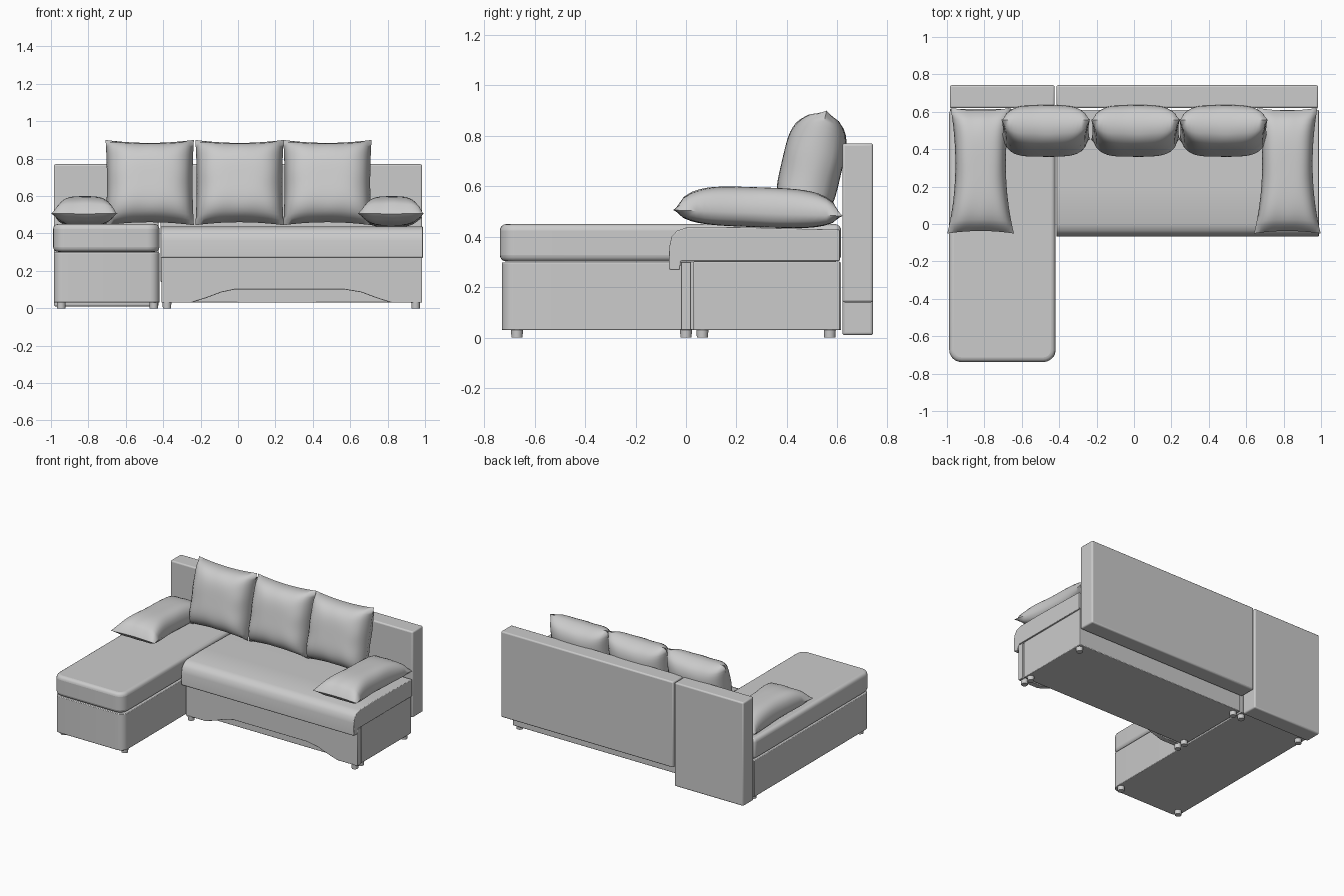
import bpy, bmesh, math
from mathutils import Matrix

cube = bpy.data.objects.get("Cube")
if cube:
    bpy.data.objects.remove(cube, do_unlink=True)

# Single upholstery colour
GREY = (0.6, 0.6, 0.6, 1.0)
fabric = bpy.data.materials.new("grey fabric")
fabric.use_nodes = True
fabric.diffuse_color = GREY
fabric.node_tree.nodes["Principled BSDF"].inputs["Base Color"].default_value = GREY


def finish(name, bm, bevel=0.0, segments=3, angle=35):
    """Turn a bmesh into a shaded object, optionally with rounded edges."""
    bmesh.ops.recalc_face_normals(bm, faces=bm.faces[:])
    mesh = bpy.data.meshes.new(name)
    bm.to_mesh(mesh)
    bm.free()
    mesh.materials.append(fabric)
    ob = bpy.data.objects.new(name, mesh)
    bpy.context.collection.objects.link(ob)
    bpy.ops.object.select_all(action='DESELECT')
    ob.select_set(True)
    bpy.context.view_layer.objects.active = ob
    bpy.ops.object.shade_smooth_by_angle(angle=math.radians(angle))
    if bevel:
        mod = ob.modifiers.new("rounded edges", 'BEVEL')
        mod.width, mod.segments = bevel, segments
        mod.limit_method, mod.angle_limit = 'ANGLE', math.radians(40)
    return ob


def prism(name, points, axis, lo, hi, **kw):
    """Extrude a 2D outline along axis 0=x, 1=y or 2=z from lo to hi."""
    bm = bmesh.new()

    def place(p, d):
        co = list(p)
        co.insert(axis, d)
        return bm.verts.new(co)
    face = bm.faces.new([place(p, lo) for p in points])
    ext = bmesh.ops.extrude_face_region(bm, geom=[face])
    shift = [0, 0, 0]
    shift[axis] = hi - lo
    bmesh.ops.translate(bm, vec=shift,
                        verts=[v for v in ext["geom"] if isinstance(v, bmesh.types.BMVert)])
    return finish(name, bm, **kw)


def box(name, x, y, z, **kw):
    return prism(name, [(x[0], y[0]), (x[1], y[0]), (x[1], y[1]), (x[0], y[1])], 2, *z, **kw)


def rounded_front(x0, x1, y0, y1, r, n=6):
    """Plan outline with its two front corners rounded."""
    pts = [(x1, y1), (x0, y1)]
    for cx, start in ((x0 + r, 180), (x1 - r, 270)):
        for i in range(n + 1):
            a = math.radians(start + 90 * i / n)
            pts.append((cx + r * math.cos(a), y0 + r + r * math.sin(a)))
    return pts


def pillow(name, centre, half, front, back, pinch, taper=0.0, rot=(0, 0), n=22):
    """Two bulging sheets joined at a seam, with waisted sides and pointed corners."""
    bm = bmesh.new()
    bmesh.ops.create_grid(bm, x_segments=n, y_segments=n, size=1)
    top = bm.faces[:]
    dup = bmesh.ops.duplicate(bm, geom=bm.verts[:] + bm.edges[:] + top)
    under = {g for g in dup["geom"] if isinstance(g, bmesh.types.BMVert)}
    for v in bm.verts:
        u, w = v.co.x, v.co.y
        puff = max(0.0, (1 - u ** 4) * (1 - w ** 4)) ** 0.55
        crease = 1 + 0.05 * (math.sin(9 * u + 1) * w ** 4 + math.sin(8 * w) * u ** 4)
        v.co.x = u * half[0] * (1 - pinch[0] * (1 - w * w)) * (1 - taper * (1 + w) / 2)
        v.co.y = w * half[1] * (1 - pinch[1] * (1 - u * u))
        v.co.z = puff * crease * (-back if v in under else front)
    bmesh.ops.reverse_faces(bm, faces=[f for f in bm.faces if f.verts[0] in under])
    bmesh.ops.remove_doubles(bm, verts=bm.verts[:], dist=0.0004)
    m = (Matrix.Translation(centre) @ Matrix.Rotation(math.radians(rot[1]), 4, 'Z')
         @ Matrix.Rotation(math.radians(rot[0]), 4, 'X'))
    bmesh.ops.transform(bm, matrix=m, verts=bm.verts[:])
    return finish(name, bm, angle=50)


# Backrest: a tall section behind the chaise, a raised one behind the seat
box("chaise_backrest", (-0.985, -0.425), (0.62, 0.742), (0.01, 0.77), bevel=0.01)
box("seat_backrest", (-0.415, 0.985), (0.62, 0.742), (0.14, 0.77), bevel=0.01)

# Chaise: base and soft mattress with rounded front corners
prism("chaise_base", rounded_front(-0.985, -0.42, -0.73, 0.615, 0.05), 2, 0.03, 0.298,
      bevel=0.004, segments=2)
prism("chaise_mattress", rounded_front(-0.988, -0.42, -0.738, 0.615, 0.065), 2, 0.302, 0.45,
      bevel=0.025, segments=4)

# Seat: base box, arched front panel and mattress with a front lip
box("seat_base", (-0.41, 0.98), (0.03, 0.61), (0.03, 0.302), bevel=0.004, segments=2)
arch = [(0.82, 0.03), (0.74, 0.055), (0.66, 0.085), (0.57, 0.1),
        (-0.02, 0.1), (-0.09, 0.085), (-0.17, 0.055), (-0.25, 0.03)]
prism("seat_front_panel",
      [(-0.41, 0.3), (0.985, 0.3), (0.985, 0.03)] + arch + [(-0.41, 0.03)],
      1, -0.02, 0.02, bevel=0.003, segments=2)
prism("seat_mattress",
      [(-0.025, 0.268), (-0.02, 0.304), (0.61, 0.304), (0.61, 0.428), (0.2, 0.438),
       (0.0, 0.436), (-0.035, 0.424), (-0.057, 0.4), (-0.066, 0.36), (-0.068, 0.275),
       (-0.062, 0.268)],
      0, -0.415, 0.988, bevel=0.01)

# Feet
feet = [(x, y) for x in (-0.945, -0.45) for y in (-0.67, 0.57)]
feet += [(x, y) for x in (-0.38, 0.95) for y in (0.0, 0.065, 0.57)]
for i, (x, y) in enumerate(feet):
    bm = bmesh.new()
    bmesh.ops.create_cone(bm, cap_ends=True, segments=20, radius1=0.022, radius2=0.024,
                          depth=0.034, matrix=Matrix.Translation((x, y, 0.017)))
    finish(f"foot_{i + 1}", bm)

# Three leaning back cushions
for side, x in (("right", -0.472), ("middle", 0.008), ("left", 0.478)):
    pillow(f"{side}_back_cushion", (x, 0.505, 0.672), (0.236, 0.234), 0.128, 0.112,
           (0.03, 0.07), rot=(77, 0))

# Two flat arm pillows
for side, s in (("right", -1), ("left", 1)):
    pillow(f"{side}_arm_pillow", (s * 0.82, 0.285, 0.494), (0.178, 0.336), 0.102, 0.056,
           (0.2, 0.04), taper=0.1, rot=(-2, 0))
